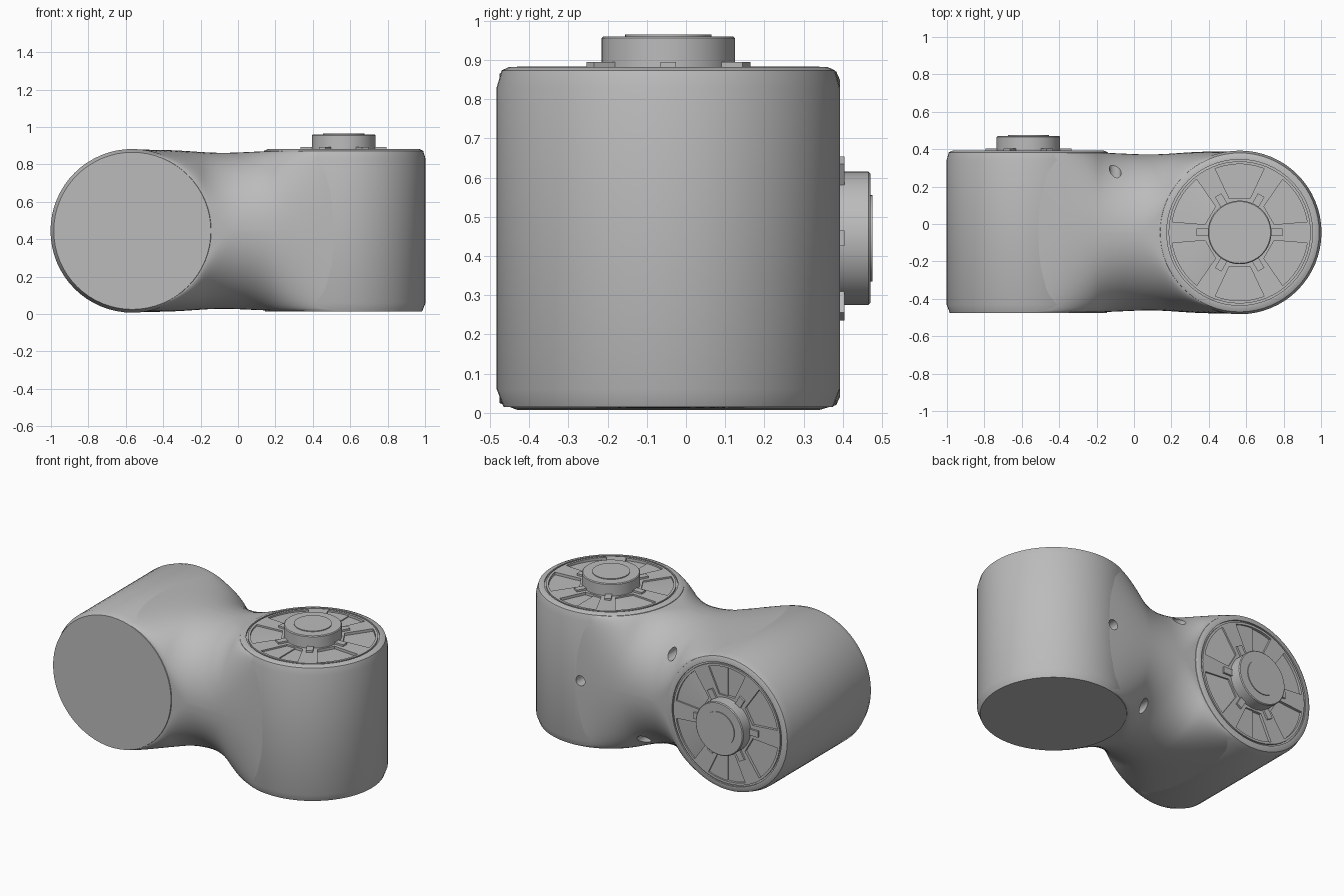
import bpy, bmesh, math
from mathutils import Matrix, Vector

cube = bpy.data.objects.get("Cube")
if cube:
    bpy.data.objects.remove(cube, do_unlink=True)

GREY = (0.5, 0.5, 0.5, 1)
grey = bpy.data.materials.new("plain_grey")
grey.use_nodes = True
grey.diffuse_color = GREY
grey.node_tree.nodes["Principled BSDF"].inputs["Base Color"].default_value = GREY

CENTRE = Matrix.Translation((0, -0.045, 0.445))
OFFSET = 0.565      # distance of each joint axis from the middle
FACE_R = 0.42       # radius of the flat joint faces
# The second joint is the first one turned half round the y+z diagonal
HALF_TURN = Matrix.Rotation(math.pi, 4, Vector((0, 1, 1)).normalized())


def finish(bm, name, matrix):
    bmesh.ops.recalc_face_normals(bm, faces=bm.faces)
    bm.transform(matrix)
    mesh = bpy.data.meshes.new(name)
    bm.to_mesh(mesh)
    bm.free()
    mesh.materials.append(grey)
    ob = bpy.data.objects.new(name, mesh)
    bpy.context.collection.objects.link(ob)
    return ob


def bridge(bm, rings):
    for a, b in zip(rings, rings[1:]):
        n = len(a)
        for i in range(n):
            j = (i + 1) % n
            bm.faces.new((a[i], a[j], b[j], b[i]))
    bm.faces.new(rings[0][::-1])
    bm.faces.new(rings[-1])


def turned(name, profile, matrix, n=64):
    """Solid of revolution about z from (radius, height) points."""
    bm = bmesh.new()
    rings = [[bm.verts.new((r * math.cos(math.tau * i / n),
                            r * math.sin(math.tau * i / n), h)) for i in range(n)]
             for r, h in profile]
    bridge(bm, rings)
    return finish(bm, name, matrix)


def cut(ob, cutter):
    cutter.hide_render = True
    mod = ob.modifiers.new("cut", 'BOOLEAN')
    mod.operation = 'DIFFERENCE'
    mod.solver = 'EXACT'
    mod.object = cutter
    bpy.context.view_layer.objects.active = ob
    bpy.ops.object.modifier_apply(modifier=mod.name)


def smooth(ob, angle=30):
    bpy.ops.object.select_all(action='DESELECT')
    ob.select_set(True)
    bpy.context.view_layer.objects.active = ob
    bpy.ops.object.shade_smooth_by_angle(angle=math.radians(angle))


def pocket_cutter(matrix):
    """Six wedge prisms that sink the panels of a joint lid."""
    bm = bmesh.new()
    for k in range(6):
        mid = 30 + 60 * k
        outline = [(0.19, mid - 17)]
        outline += [(0.365, mid + d) for d in range(-21, 22, 6)]
        outline += [(0.19, mid + 17)]
        rings = [[bm.verts.new((r * math.cos(math.radians(a)),
                                r * math.sin(math.radians(a)), h)) for r, a in outline]
                 for h in (0.42, 0.47)]
        bridge(bm, rings)
    return finish(bm, "pocket_cutter", matrix)


# Joint housings with lid, hub and small tabs
BODY = [(FACE_R, -0.43), (0.4375, -0.385), (0.4375, 0.385), (0.425, 0.428),
        (0.405, 0.437), (0.39, 0.437), (0.39, 0.427), (0.38, 0.427), (0.38, 0.437)]
HUB = [(0.17, 0.41), (0.17, 0.51), (0.165, 0.515), (0.11, 0.515), (0.11, 0.52)]


def joint(side, turn):
    matrix = CENTRE @ turn @ Matrix.Translation((OFFSET, 0, 0))
    body = turned(side + "_housing", BODY, matrix)
    cutter = pocket_cutter(matrix)
    cut(body, cutter)
    bpy.data.objects.remove(cutter, do_unlink=True)
    smooth(turned(side + "_hub", HUB, matrix))
    bm = bmesh.new()
    for k in range(6):
        place = (Matrix.Rotation(math.radians(60 * k), 4, 'Z')
                 @ Matrix.Translation((0.19, 0, 0.437))
                 @ Matrix.Diagonal((0.08, 0.04, 0.024, 1)))
        bmesh.ops.create_cube(bm, size=1, matrix=place)
    finish(bm, side + "_lid_tabs", matrix)
    return body


left_housing = joint("left", Matrix.Identity(4))
right_housing = joint("right", HALF_TURN)


# Neck: square sections at the joints melting into a round waist
def flat_half(s):
    if s <= 0:
        return 0.004
    if s < 0.18:
        return 0.004 + 0.166 * (s / 0.18) ** 2
    return math.sqrt(FACE_R ** 2 - (OFFSET - s) ** 2)


def half_size(x):
    return 0.4305 + 0.0035 * math.tanh(x / 0.2) - 0.015 * math.exp(-((x - 0.1) / 0.2) ** 2)


def section(x, steps=16):
    ay, az = half_size(x), half_size(-x)
    cz, cy = flat_half(-x), flat_half(x)
    points = []
    for quarter in range(4):
        sy = 1 if quarter in (0, 3) else -1
        sz = 1 if quarter < 2 else -1
        for i in range(steps + 1):
            t = (quarter + i / steps) * math.pi / 2
            points.append((x, sy * cy + (ay - cy) * math.cos(t),
                           sz * cz + (az - cz) * math.sin(t)))
    return points


bm = bmesh.new()
count = 56
bridge(bm, [[bm.verts.new(p) for p in section(OFFSET * (2 * i / count - 1))]
            for i in range(count + 1)])
neck = finish(bm, "neck", CENTRE)

# Screw holes drilled into the back: x, z, depth of the hole floor in y
for x, z, floor in ((-0.1, 0.285, 0.2), (0.13, -0.34, 0.17), (0.48, 0, 0.36)):
    matrix = CENTRE @ Matrix.Translation((x, 0, z)) @ Matrix.Rotation(-math.pi / 2, 4, 'X')
    drill = turned("drill", [(0.032, floor), (0.032, 0.6)], matrix, 20)
    cut(neck, drill)
    if x > 0.3:
        cut(left_housing, drill)
    bpy.data.objects.remove(drill, do_unlink=True)

for ob in (neck, left_housing, right_housing):
    smooth(ob)
